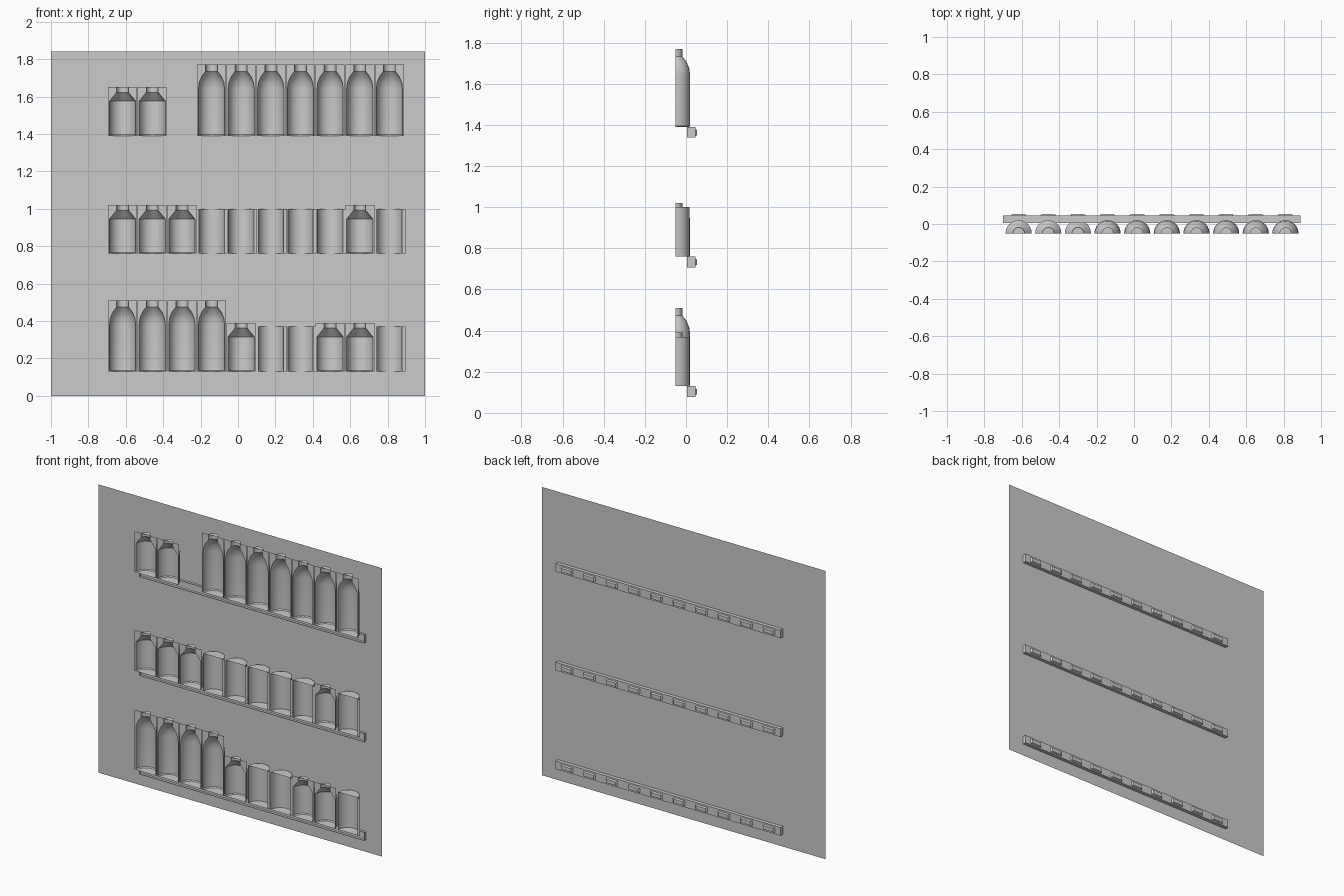
import bpy, bmesh, math

old = bpy.data.objects.get("Cube")
if old:
    bpy.data.objects.remove(old, do_unlink=True)

grey = bpy.data.materials.new("light grey")
grey.use_nodes = True
grey.diffuse_color = (0.6, 0.6, 0.6, 1)
grey.node_tree.nodes["Principled BSDF"].inputs["Base Color"].default_value = (0.6, 0.6, 0.6, 1)

FRONT, PANEL = -0.05, 0.022
START, PITCH = -0.617, 0.1585


def finish(bm, name, smooth=False):
    bmesh.ops.remove_doubles(bm, verts=bm.verts, dist=0.0001)
    mesh = bpy.data.meshes.new(name)
    bm.to_mesh(mesh)
    bm.free()
    mesh.materials.append(grey)
    obj = bpy.data.objects.new(name, mesh)
    bpy.context.collection.objects.link(obj)
    if smooth:
        bpy.ops.object.select_all(action='DESELECT')
        obj.select_set(True)
        bpy.context.view_layer.objects.active = obj
        bpy.ops.object.shade_smooth_by_angle(angle=math.radians(35))
    return obj


def face(bm, points):
    return bm.faces.new([bm.verts.new(p) for p in points])


def box(bm, x0, x1, y0, y1, z0, z1):
    verts = bmesh.ops.create_cube(bm, size=1)["verts"]
    for v in verts:
        v.co = (x1 if v.co.x > 0 else x0, y1 if v.co.y > 0 else y0, z1 if v.co.z > 0 else z0)
    return verts


# Half-round moulds: (radius, height) profiles
SMALL = [(0.065, 0), (0.07, 0.006), (0.07, 0.185), (0.035, 0.228), (0.032, 0.232), (0.032, 0.26)]
TALL = [(0.065, 0), (0.07, 0.006), (0.07, 0.25), (0.066, 0.285), (0.052, 0.318),
        (0.032, 0.344), (0.032, 0.38)]
CAN = [(0.068, 0), (0.068, 0.24)]
KINDS = {"s": ("small_bottle", SMALL, 0), "t": ("tall_bottle", TALL, 0), "c": ("can", CAN, 0.008)}


def mould(kind, x, z, segments=12):
    name, profile, shift = KINDS[kind]
    bm = bmesh.new()

    def ring(r, h):
        angles = [math.pi * i / segments for i in range(segments + 1)]
        return [(x + r * math.cos(a), FRONT + r * math.sin(a), z + h) for a in angles]

    # Curved shell open to the front, with closed ends
    rings = [ring(r, h) for r, h in profile]
    for low, high in zip(rings, rings[1:]):
        for i in range(segments):
            face(bm, [low[i], low[i + 1], high[i + 1], high[i]])
    face(bm, rings[0])
    face(bm, rings[-1][::-1])
    # Flat card around the opening
    for side in (-1, 1):
        edge = x + side * 0.0775 + shift
        for (r0, h0), (r1, h1) in zip(profile, profile[1:]):
            face(bm, [(x + side * r0, FRONT, z + h0), (edge, FRONT, z + h0),
                      (edge, FRONT, z + h1), (x + side * r1, FRONT, z + h1)])
    finish(bm, name, smooth=True)


# Back panel
bm = bmesh.new()
face(bm, [(-1, PANEL, 0), (1, PANEL, 0), (1, PANEL, 1.84), (-1, PANEL, 1.84)])
finish(bm, "back_panel")

for base, layout in ((1.39, "ss ttttttt"), (0.76, "ssscccccsc"), (0.13, "ttttsccssc")):
    for i, kind in enumerate(layout):
        if kind != " ":
            mould(kind, START + PITCH * i, base)

    # Shelf rail, an open-fronted channel
    bm = bmesh.new()
    box(bm, -0.7, 0.89, 0.005, 0.045, base - 0.052, base)
    bm.normal_update()
    bmesh.ops.delete(bm, geom=[f for f in bm.faces if f.normal.y < -0.9], context='FACES')
    finish(bm, "shelf_rail")

    # Buttons along the rail back, tapered outwards
    bm = bmesh.new()
    for i in range(10):
        x, z = START + PITCH * i, base - 0.027
        for v in box(bm, x - 0.042, x + 0.042, 0.045, 0.054, z - 0.017, z + 0.017):
            if v.co.y > 0.05:
                v.co.x += 0.008 if v.co.x < x else -0.008
                v.co.z += 0.005 if v.co.z < z else -0.005
    finish(bm, "rail_buttons")
